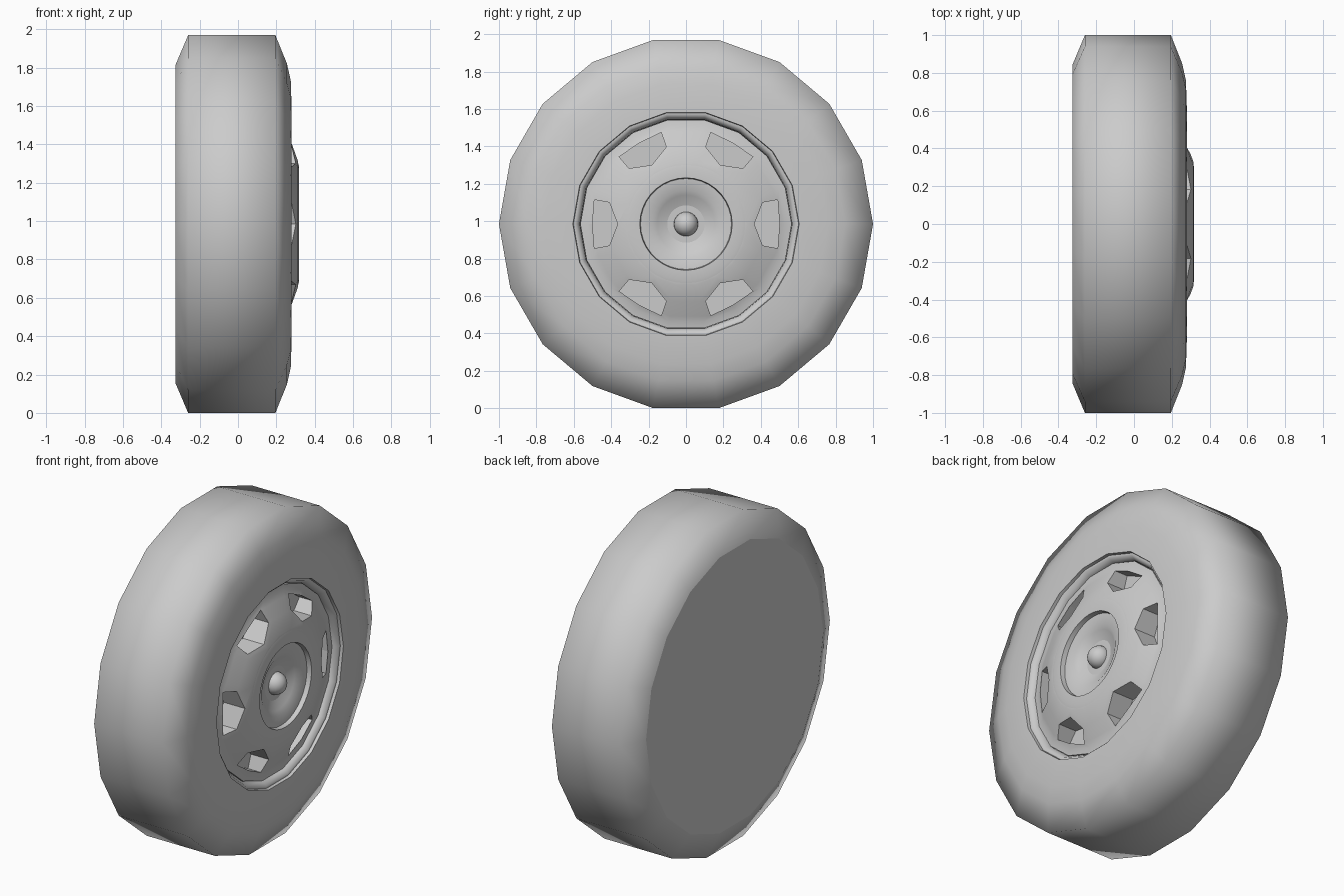
import bpy, bmesh, math
from mathutils import Matrix, Vector

SIDES = 18
CENTRE_Z = math.cos(math.pi / SIDES)

cube = bpy.data.objects.get("Cube")
if cube:
    bpy.data.objects.remove(cube, do_unlink=True)

grey = bpy.data.materials.new("plain_grey")
grey.use_nodes = True
COLOUR = (0.6, 0.6, 0.6, 1)
grey.diffuse_color = COLOUR
grey.node_tree.nodes["Principled BSDF"].inputs["Base Color"].default_value = COLOUR


def make_object(name, bm):
    bmesh.ops.recalc_face_normals(bm, faces=bm.faces[:])
    mesh = bpy.data.meshes.new(name)
    bm.to_mesh(mesh)
    bm.free()
    mesh.materials.append(grey)
    ob = bpy.data.objects.new(name, mesh)
    ob.location.z = CENTRE_Z
    bpy.context.collection.objects.link(ob)
    return ob


def smooth(ob, degrees):
    bpy.ops.object.select_all(action="DESELECT")
    ob.select_set(True)
    bpy.context.view_layer.objects.active = ob
    bpy.ops.object.shade_smooth_by_angle(angle=math.radians(degrees))
    # Large caps stay flat
    for p in ob.data.polygons:
        if len(p.vertices) > 12:
            p.use_smooth = False


def lathe(name, profile, sides, degrees):
    """Revolve (x, radius) points about the axle and cap both ends."""
    bm = bmesh.new()
    rings = []
    for x, r in profile:
        angles = [2 * math.pi * i / sides for i in range(sides)]
        rings.append([bm.verts.new((x, r * math.cos(a), r * math.sin(a))) for a in angles])
    for a, b in zip(rings, rings[1:]):
        for i in range(sides):
            j = (i + 1) % sides
            bm.faces.new((a[i], a[j], b[j], b[i]))
    bm.faces.new(rings[0])
    bm.faces.new(rings[-1])
    ob = make_object(name, bm)
    smooth(ob, degrees)
    return ob


# Tyre with the recessed rim lip
lathe("tyre", [(-0.325, 0.845), (-0.26, 1.0), (0.195, 1.0), (0.255, 0.85),
               (0.275, 0.76), (0.28, 0.605)][:6] +
      [(0.262, 0.602), (0.262, 0.588), (0.23, 0.568), (0.14, 0.56)], SIDES, 75)

# Domed wheel disc
disc = lathe("wheel_disc", [(0.12, 0.565), (0.232, 0.565), (0.237, 0.53), (0.25, 0.50),
                            (0.282, 0.42), (0.314, 0.33), (0.314, 0.30), (0.18, 0.24)],
             SIDES, 40)

# Six vent holes cut into the disc
bm = bmesh.new()
outline = [(0.365, 0), (0.41, 0.115), (0.49, 0.13), (0.50, 0), (0.49, -0.13), (0.41, -0.115)]
for k in range(6):
    turn = Matrix.Rotation(k * math.pi / 3, 4, "X")
    low, high = [[bm.verts.new(turn @ Vector((x, y, z))) for y, z in outline]
                 for x in (0.16, 0.4)]
    bm.faces.new(low)
    bm.faces.new(high)
    for i in range(6):
        j = (i + 1) % 6
        bm.faces.new((low[i], low[j], high[j], high[i]))
cutter = make_object("vent_cutter", bm)
cutter.hide_render = True
cutter.hide_viewport = True
cut = disc.modifiers.new("vents", "BOOLEAN")
cut.operation = "DIFFERENCE"
cut.solver = "EXACT"
cut.object = cutter
bpy.context.view_layer.update()
cut_mesh = bpy.data.meshes.new_from_object(disc.evaluated_get(bpy.context.evaluated_depsgraph_get()))
disc.modifiers.clear()
disc.data = cut_mesh
bpy.data.objects.remove(cutter, do_unlink=True)
smooth(disc, 40)

# Round hub with a dished middle
lathe("hub", [(0.17, 0.31), (0.312, 0.325), (0.318, 0.30), (0.318, 0.247), (0.29, 0.243),
              (0.285, 0.18), (0.27, 0.155), (0.25, 0.10)], 36, 40)

# Axle button
bm = bmesh.new()
bmesh.ops.create_uvsphere(bm, u_segments=20, v_segments=12, radius=0.065,
                          matrix=Matrix.Translation((0.25, 0, 0)))
smooth(make_object("axle_button", bm), 60)
